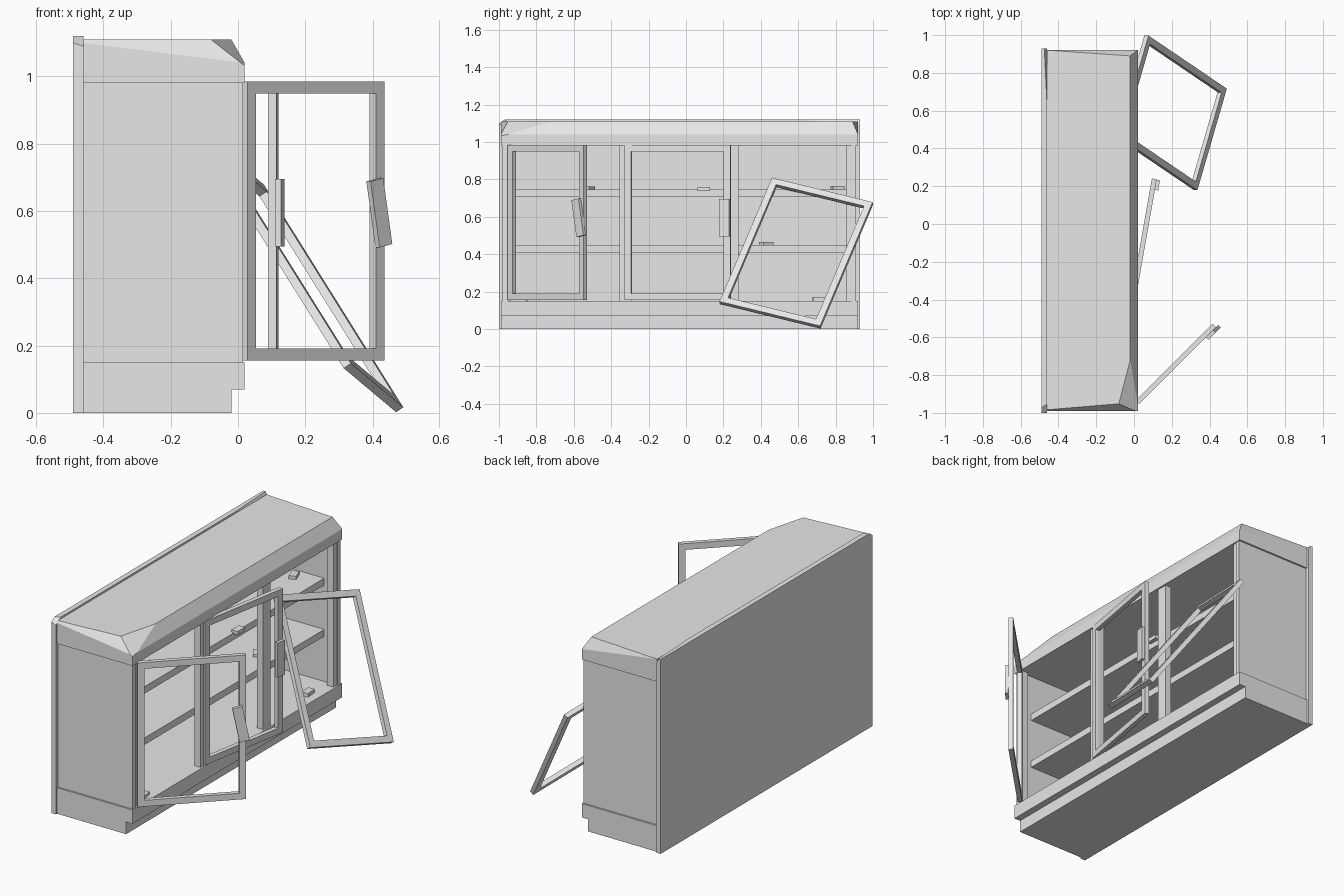
import bpy, bmesh, math
from mathutils import Vector, Matrix

cube = bpy.data.objects.get("Cube")
if cube:
    bpy.data.objects.remove(cube, do_unlink=True)

grey = bpy.data.materials.new("plain grey")
grey.use_nodes = True
grey.diffuse_color = (0.8, 0.8, 0.8, 1)
grey.node_tree.nodes["Principled BSDF"].inputs["Base Color"].default_value = (0.8, 0.8, 0.8, 1)


def finish(name, bm, matrix=Matrix()):
    bmesh.ops.recalc_face_normals(bm, faces=bm.faces)
    mesh = bpy.data.meshes.new(name)
    bm.to_mesh(mesh)
    bm.free()
    mesh.materials.append(grey)
    ob = bpy.data.objects.new(name, mesh)
    ob.matrix_world = matrix
    bpy.context.collection.objects.link(ob)
    return ob


def add_box(bm, x, y, z):
    """Box given by its (min, max) on each axis."""
    size = Vector((x[1] - x[0], y[1] - y[0], z[1] - z[0]))
    mid = Vector((sum(x), sum(y), sum(z))) / 2
    bmesh.ops.create_cube(bm, size=1, matrix=Matrix.Translation(mid) @ Matrix.Diagonal(size).to_4x4())


def box(name, x, y, z, chips=()):
    bm = bmesh.new()
    add_box(bm, x, y, z)
    chip(bm, chips)
    return finish(name, bm)


def chip(bm, planes):
    """Break off a corner along the plane through three points."""
    centre = sum((v.co for v in bm.verts), Vector()) / len(bm.verts)
    for points in planes:
        a, b, c = map(Vector, points)
        n = (b - a).cross(c - a).normalized()
        if n.dot(centre - a) > 0:
            n = -n
        cut = bmesh.ops.bisect_plane(bm, geom=bm.verts[:] + bm.edges[:] + bm.faces[:],
                                     plane_co=a, plane_no=n, clear_outer=True)
        edges = [e for e in cut["geom_cut"] if isinstance(e, bmesh.types.BMEdge)]
        bmesh.ops.holes_fill(bm, edges=edges)


def extrude_y(name, profile, y0, y1, chips=()):
    """Sweep an x-z profile along the cabinet."""
    bm = bmesh.new()
    face = bm.faces.new([bm.verts.new((x, y0, z)) for x, z in profile])
    out = bmesh.ops.extrude_face_region(bm, geom=[face])
    bmesh.ops.translate(bm, vec=(0, y1 - y0, 0),
                        verts=[v for v in out["geom"] if isinstance(v, bmesh.types.BMVert)])
    chip(bm, chips)
    return finish(name, bm)


BACK, FRONT = -0.46, 0.02
Y0, Y1 = -0.99, 0.92
FLOOR, CEIL = 0.15, 0.98

# Carcass
box("back_panel", (-0.49, BACK), (-1, 0.93), (0, 1.12), [
    ((-0.49, -1, 1.10), (-0.46, -1, 1.09), (-0.47, -0.96, 1.12)),
    ((-0.46, 0.62, 1.12), (-0.46, 0.93, 1.09), (-0.475, 0.93, 1.12))])
extrude_y("base", [(BACK, 0), (-0.02, 0), (-0.02, 0.07), (FRONT, 0.07), (FRONT, FLOOR), (BACK, FLOOR)], Y0, Y1)
extrude_y("worktop", [(BACK, CEIL), (FRONT, CEIL), (FRONT, 1.04), (-0.02, 1.11), (BACK, 1.11)], Y0, Y1, [
    ((BACK, Y0, 1.10), (FRONT, Y0, 1.04), (-0.06, -0.95, 1.11)),
    ((-0.02, -0.72, 1.11), (-0.08, -0.95, 1.11), (FRONT, -0.95, 1.04)),
    ((BACK, Y1, 1.11), (FRONT, Y1, 1.04), (-0.02, 0.89, 1.11))])
box("right_side", (BACK, 0.015), (-0.98, -0.955), (FLOOR, CEIL))
box("left_side", (BACK, 0.015), (0.885, 0.91), (FLOOR, CEIL))

# Front posts
for name, y in (("right_post", (-0.97, -0.935)), ("middle_post_right", (-0.355, -0.29)),
                ("middle_post_left", (0.215, 0.28)), ("left_post", (0.855, 0.89))):
    box(name, (-0.03, 0.01), y, (FLOOR, CEIL))

# Shelves
for name, z in (("lower_shelf", 0.41), ("upper_shelf", 0.705)):
    box(name, (BACK, -0.07), (-0.96, 0.89), (z, z + 0.04))

# Loose catches lying on the shelves
for i, (x, y, z, turn) in enumerate(((-0.21, 0.81, 0.753, 20), (-0.065, 0.095, 0.748, 0), (-0.18, 0.43, 0.455, 35),
                                     (-0.05, 0.71, 0.16, 5), (-0.03, -0.82, 0.157, 10), (-0.2, -0.52, 0.75, 60))):
    ob = box(f"catch_{i + 1}", (-0.02, 0.02), (-0.033, 0.033), (-0.011, 0.011))
    ob.matrix_world = Matrix.Translation((x, y, z)) @ Matrix.Rotation(math.radians(turn), 4, "Z")

# Door frames: local y runs from the hinge, z up, x outwards
WIDTH, HEIGHT, BAR, THICK = 0.575, 0.83, 0.036, 0.026


def door(name, matrix):
    bm = bmesh.new()
    loops = []
    for inset in (0, BAR):
        for x in (0, THICK):
            loops.append([bm.verts.new((x, y, z)) for y, z in (
                (inset, inset), (WIDTH - inset, inset),
                (WIDTH - inset, HEIGHT - inset), (inset, HEIGHT - inset))])
    outer_in, outer_out, inner_in, inner_out = loops
    for a, b in ((outer_in, outer_out), (outer_out, inner_out), (inner_out, inner_in), (inner_in, outer_in)):
        for i in range(4):
            j = (i + 1) % 4
            bm.faces.new((a[i], a[j], b[j], b[i]))
    finish(name, bm, matrix)


def handle(name, matrix, tilt):
    ob = box(name, (0, 0.018), (-0.027, 0.027), (-0.1, 0.1))
    ob.matrix_world = (matrix @ Matrix.Translation((THICK, WIDTH - 0.03, 0.44))
                       @ Matrix.Rotation(math.radians(tilt), 4, "X"))


for side, hinge, swing, tilt in (("right", (0.01, -0.935), -45, 11), ("middle", (-0.005, -0.325), -10, 0)):
    place = Matrix.Translation((*hinge, 0.155)) @ Matrix.Rotation(math.radians(swing), 4, "Z")
    door(side + "_door", place)
    handle(side + "_handle", place, tilt)

# Fallen door leaning on the cabinet
corner = Vector((0.325, 0.18, 0.14))
along = Vector((0.155, 0.535, -0.13)).normalized()
up = Vector((-0.42, 0.28, 0.67))
up = (up - along * up.dot(along)).normalized()
out = along.cross(up)
place = Matrix((out, along, up)).transposed().to_4x4()
place.translation = corner - out * THICK / 2
door("fallen_door", place)
